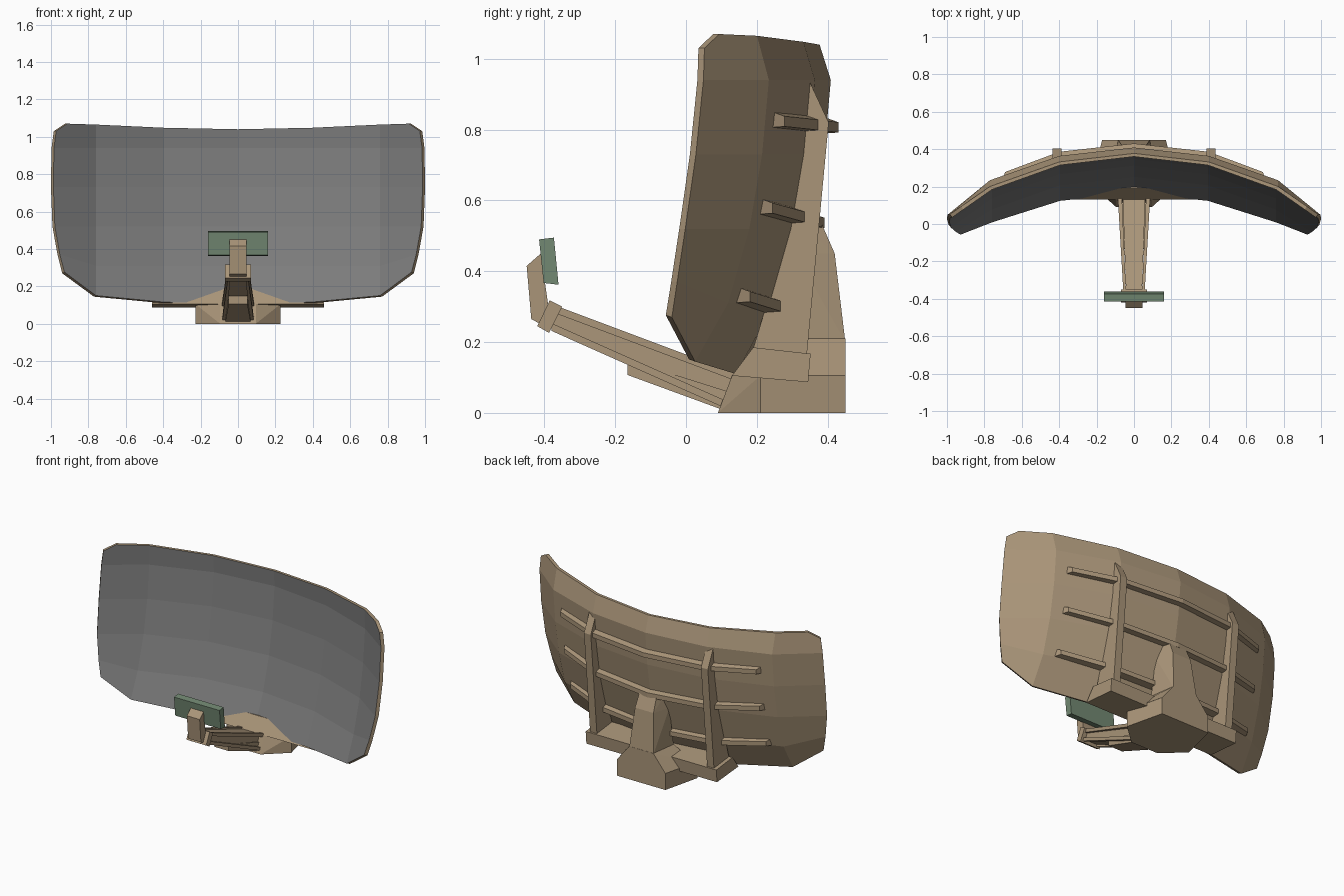
import bpy, bmesh

if "Cube" in bpy.data.objects:
    bpy.data.objects.remove(bpy.data.objects["Cube"])

def material(name, rgb):
    m = bpy.data.materials.new(name)
    m.diffuse_color = (*rgb, 1)
    m.use_nodes = True
    m.node_tree.nodes["Principled BSDF"].inputs["Base Color"].default_value = m.diffuse_color
    return m

TAN = material("tan_paint", (0.40, 0.30, 0.19))
GREY = material("dark_grey", (0.205, 0.205, 0.205))
GREEN = material("dull_green", (0.17, 0.25, 0.17))

def finish(name, bm, *mats):
    bmesh.ops.recalc_face_normals(bm, faces=bm.faces)
    me = bpy.data.meshes.new(name)
    bm.to_mesh(me)
    bm.free()
    for m in mats:
        me.materials.append(m)
    ob = bpy.data.objects.new(name, me)
    bpy.context.collection.objects.link(ob)
    return ob

def hull(name, pts, mat=TAN):
    bm = bmesh.new()
    for p in pts:
        bm.verts.new(p)
    bmesh.ops.convex_hull(bm, input=bm.verts)
    bmesh.ops.dissolve_limit(bm, angle_limit=0.01, verts=bm.verts, edges=bm.edges)
    return finish(name, bm, mat)

def loft(name, rings, mat=TAN):
    """Skin a list of equal rings and cap both ends."""
    bm = bmesh.new()
    vs = [[bm.verts.new(p) for p in r] for r in rings]
    n = len(vs[0])
    for a, b in zip(vs, vs[1:]):
        for k in range(n):
            bm.faces.new((a[k], a[(k + 1) % n], b[(k + 1) % n], b[k]))
    bm.faces.new(vs[0])
    bm.faces.new(vs[-1])
    return finish(name, bm, mat)

def side_plate(name, yz, x0, x1, mat=TAN):
    return loft(name, [[(x, y, z) for y, z in yz] for x in (x0, x1)], mat)

def lerp(table, v):
    for (a, fa), (b, fb) in zip(table, table[1:]):
        if v <= b:
            break
    return fa + (fb - fa) * (v - a) / (b - a)

ACROSS = [(0, 0), (.4, -.045), (.77, -.175), (.93, -.285), (1, -.337)]
UP = [(.1, .165), (.31, .252), (.52, .312), (.73, .348), (.94, .367), (1.045, .36)]

def front_y(x, z):
    return lerp(ACROSS, abs(x)) + lerp(UP, z)

# Reflector: curved grid, grey front layer, tan back layer and rim
COL_X = [0, .4, .77]
BOTTOM = [.10, .11, .145]
TOP = [1.04, 1.048, 1.065]
MID = [.31, .52, .73, .94]
EDGE = [(.94, .27), (.965, .37), (.992, .52), (1, .73), (.997, .94), (.985, 1.03)]

def grid_xz(i, j):
    s, a = (1 if i > 0 else -1), abs(i)
    if a == 4:                                   # clipped top corner
        return s * .925, 1.07
    if a == 3:
        return s * EDGE[j][0], EDGE[j][1]
    return s * COL_X[a], ([BOTTOM[a]] + MID + [TOP[a]])[j]

bm = bmesh.new()
keys = [(i, j) for i in range(-3, 4) for j in range(6)] + [(-4, 5), (4, 5)]
front, back = {}, {}
for k in keys:
    x, z = grid_xz(*k)
    y = front_y(x, z)
    rim = abs(k[0]) >= 3 or k[1] in (0, 5)
    front[k] = bm.verts.new((x * .987, y, z + (.006 if k[1] == 0 else 0)))
    back[k] = bm.verts.new((x, y + (.017 if rim else .042), z))
for layer, mi in ((front, 1), (back, 0)):
    for i in range(-3, 3):
        for j in range(5):
            loop = [(i, j), (i + 1, j), (i + 1, j + 1), (i, j + 1)]
            if j == 4 and i == 2:
                loop.insert(3, (4, 5))
            if j == 4 and i == -3:
                loop.insert(3, (-4, 5))
            bm.faces.new([layer[k] for k in loop]).material_index = mi
edge = [(i, 0) for i in range(-3, 4)] + [(3, j) for j in range(1, 6)] + [(4, 5)]
edge += [(i, 5) for i in range(2, -3, -1)] + [(-4, 5)] + [(-3, j) for j in range(5, 0, -1)]
for a, b in zip(edge, edge[1:] + edge[:1]):
    bm.faces.new((front[a], front[b], back[b], back[a]))
finish("reflector_dish", bm, TAN, GREY)

# Horizontal back ribs
for n, (z_mid, z_end) in enumerate([(.813, .83), (.543, .585), (.29, .335)]):
    rings = []
    for x in (-.71, -.4, 0, .4, .71):
        z = z_mid + (z_end - z_mid) * (abs(x) / .71) ** 2
        b = front_y(x, z) + .042
        xo = x * .97 if abs(x) > .5 else x
        rings.append([(x, b - .02, z - .025), (xo, b + .033, z - .021),
                      (xo, b + .033, z + .008), (x, b - .02, z + .027)])
    loft(f"back_rib_{n + 1}", rings)

# Vertical back struts
STRUT = [(.345, .945), (.403, .82), (.34, .15), (.18, .15), (.235, .33),
         (.285, .52), (.315, .73), (.328, .9)]
for s, side in ((-1, "left"), (1, "right")):
    side_plate(f"back_strut_{side}", STRUT, s * .388, s * .436)

# Cross bar carrying the struts
side_plate("cross_bar", [(.13, .105), (.345, .087), (.352, .167), (.19, .185)], -.46, .46)

# Pedestal: faceted foot, sloping shoulder and rear post
S = (-1, 1)
hull("foot", [(s * x, y, z) for s in S for x, y, z in (
    (.17, .45, 0), (.228, .21, 0), (.095, .09, 0),
    (.17, .45, .105), (.228, .21, .105), (.095, .13, .105))])
hull("shoulder", [(s * x, y, z) for s in S for x, y, z in (
    (.17, .45, .105), (.225, .23, .105), (.085, .45, .21), (.11, .28, .21))])
hull("rear_post", [(s * x, y, z) for s in S for x, y, z in (
    (.085, .45, .2), (.11, .28, .2), (.065, .42, .45), (.1, .31, .45),
    (.06, .385, .53), (.08, .33, .53))])

# Feed arm: core, lower block and four edge rails
def arm_top(y):
    return .105 + (.16 - y) * .375

def arm_low(y):
    return .018 + (.1 - y) * .445

YB, YT = .135, -.38
hull("arm_core", [(s * w, y, z) for s in S for w, y in ((.06, YB), (.042, YT))
                  for z in (arm_top(y) - .01, arm_low(y) + .012)])
hull("arm_lower_block", [(s * w, y, z) for s in S for w, y, z in (
    (.068, .12, .06), (.068, .1, .01), (.05, -.165, .107), (.05, -.165, .15))])
for s, side in ((-1, "left"), (1, "right")):
    for level, lo, hi in (("upper", lambda y: arm_top(y) - .022, arm_top),
                          ("lower", arm_low, lambda y: arm_low(y) + .022)):
        hull(f"arm_rail_{level}_{side}", [
            (s * x, y, f(y)) for y, xs in ((YB, (.064, .086)), (YT, (.042, .056)))
            for x in xs for f in (lo, hi)])

# Feed head: collar, bent neck and green plate
side_plate("arm_collar", [(-.385, .318), (-.35, .30), (-.387, .226), (-.42, .245)], -.07, .07)
side_plate("feed_neck", [(-.45, .415), (-.437, .265), (-.40, .245), (-.39, .31),
                         (-.40, .38), (-.408, .452)], -.045, .045)
side_plate("feed_plate", [(-.415, .49), (-.373, .495), (-.36, .362), (-.402, .367)],
           -.16, .16, GREEN)
